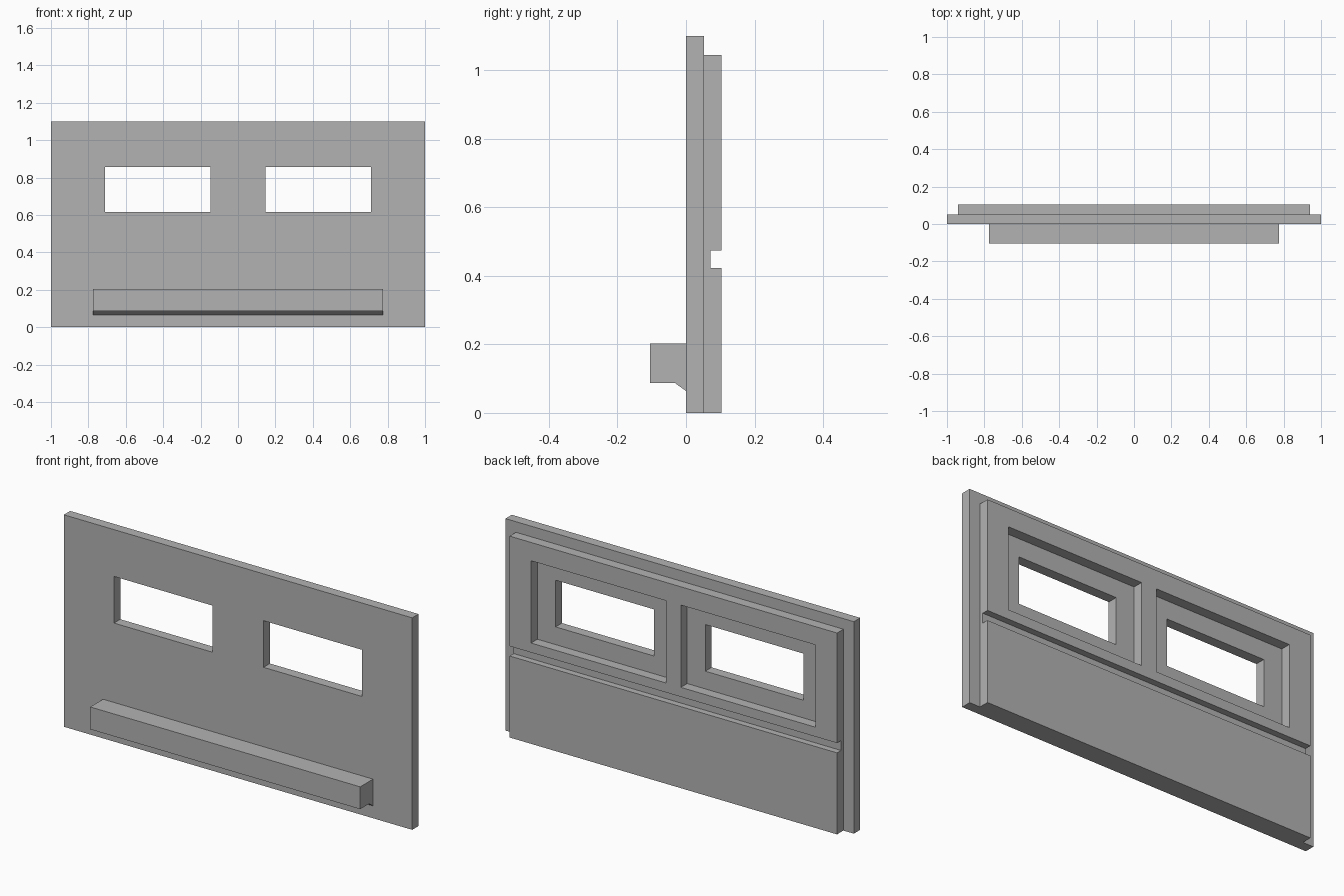
import bpy

if "Cube" in bpy.data.objects:
    bpy.data.objects.remove(bpy.data.objects["Cube"])

grey = bpy.data.materials.new("plain grey")
grey.diffuse_color = (0.45, 0.45, 0.45, 1)
grey.use_nodes = True
grey.node_tree.nodes["Principled BSDF"].inputs["Base Color"].default_value = grey.diffuse_color


def extrude_x(name, profile, x0, x1):
    """Solid made by sweeping a (y, z) profile from x0 to x1."""
    n = len(profile)
    verts = [(x, y, z) for x in (x0, x1) for y, z in profile]
    faces = [list(range(n))[::-1], list(range(n, 2 * n))]
    faces += [(i, (i + 1) % n, n + (i + 1) % n, n + i) for i in range(n)]
    mesh = bpy.data.meshes.new(name)
    mesh.from_pydata(verts, [], faces)
    mesh.materials.append(grey)
    obj = bpy.data.objects.new(name, mesh)
    bpy.context.collection.objects.link(obj)
    return obj


def cut_openings(target, x0, x1, z0, z1):
    """Cut a mirrored pair of rectangular openings right through the target."""
    for a, b in ((x0, x1), (-x1, -x0)):
        cutter = extrude_x("cutter", [(-0.3, z0), (0.3, z0), (0.3, z1), (-0.3, z1)], a, b)
        cutter.hide_render = True
        mod = target.modifiers.new("opening", 'BOOLEAN')
        mod.operation = 'DIFFERENCE'
        mod.solver = 'EXACT'
        mod.object = cutter
        bpy.context.view_layer.objects.active = target
        bpy.ops.object.modifier_apply(modifier=mod.name)
        bpy.data.objects.remove(cutter)


# Front sheet with two window openings
front_panel = extrude_x("front_panel", [(0, 0), (0.052, 0), (0.052, 1.10), (0, 1.10)], -1, 1)
cut_openings(front_panel, 0.147, 0.712, 0.615, 0.857)

# Thicker backing with a horizontal groove and larger window recesses
back_panel = extrude_x("back_panel", [
    (0.052, 0), (0.104, 0), (0.104, 0.423), (0.071, 0.423),
    (0.071, 0.474), (0.104, 0.474), (0.104, 1.045), (0.052, 1.045)], -0.94, 0.94)
cut_openings(back_panel, 0.043, 0.817, 0.523, 0.95)

# Ledge along the lower front, with a chamfered lip underneath
extrude_x("front_ledge", [
    (0, 0.064), (0, 0.203), (-0.105, 0.203), (-0.105, 0.087), (-0.032, 0.087)][::-1],
    -0.775, 0.775)
